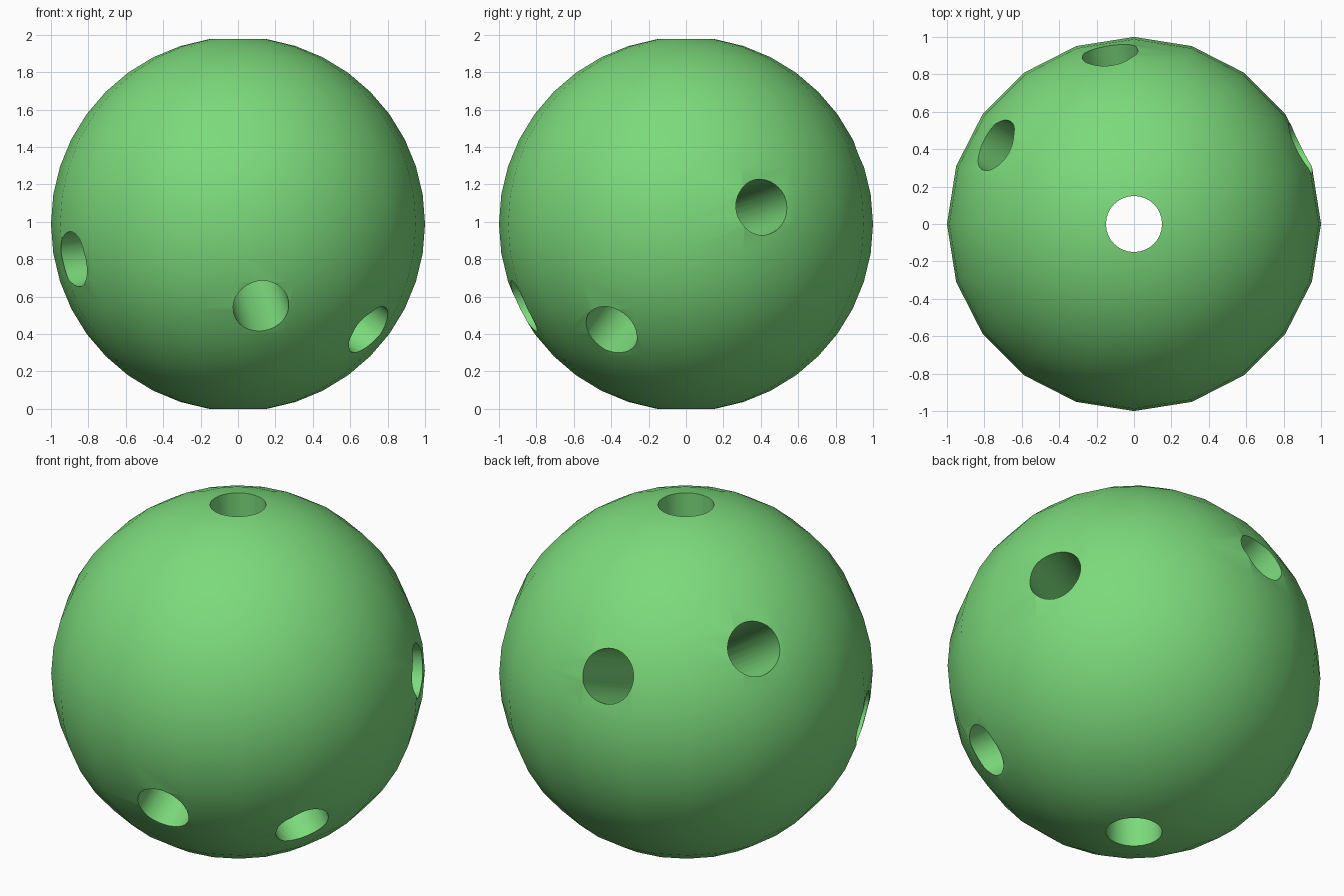
import bpy
from math import radians
from mathutils import Vector, Euler

if "Cube" in bpy.data.objects:
    bpy.data.objects.remove(bpy.data.objects["Cube"])

CENTRE_Z = 0.988
HOLE_RADIUS = 0.15

# Ball
bpy.ops.mesh.primitive_uv_sphere_add(segments=20, ring_count=20, radius=1,
                                     location=(0, 0, CENTRE_Z))
ball = bpy.context.object
ball.name = "drilled_ball"


def drill(name, azimuth, elevation):
    """Bore a straight round tunnel right through the ball."""
    rot = Euler((0, radians(90 - elevation), radians(azimuth)))
    bpy.ops.mesh.primitive_cylinder_add(vertices=32, radius=HOLE_RADIUS, depth=3,
                                        location=(0, 0, CENTRE_Z - 0.05), rotation=rot)
    cutter = bpy.context.object
    cutter.name = name
    cutter.hide_render = True
    mod = ball.modifiers.new(name, 'BOOLEAN')
    mod.operation = 'DIFFERENCE'
    mod.solver = 'EXACT'
    mod.object = cutter
    bpy.ops.object.select_all(action='DESELECT')
    ball.select_set(True)
    bpy.context.view_layer.objects.active = ball
    bpy.ops.object.modifier_apply(modifier=mod.name)
    bpy.data.objects.remove(cutter)


# Four tunnels crossing just below the middle: azimuth, elevation in degrees
for i, (az, el) in enumerate([(0, 90), (98, 23.9), (24.4, 8.2), (150.3, 32.7)]):
    drill(f"tunnel_cutter_{i + 1}", az, el)

bpy.ops.object.shade_smooth_by_angle(angle=radians(30))

# Green finish
green = bpy.data.materials.new("green")
green.diffuse_color = (0.2, 0.7, 0.2, 1)
green.use_nodes = True
green.node_tree.nodes["Principled BSDF"].inputs["Base Color"].default_value = green.diffuse_color
ball.data.materials.clear()
ball.data.materials.append(green)
